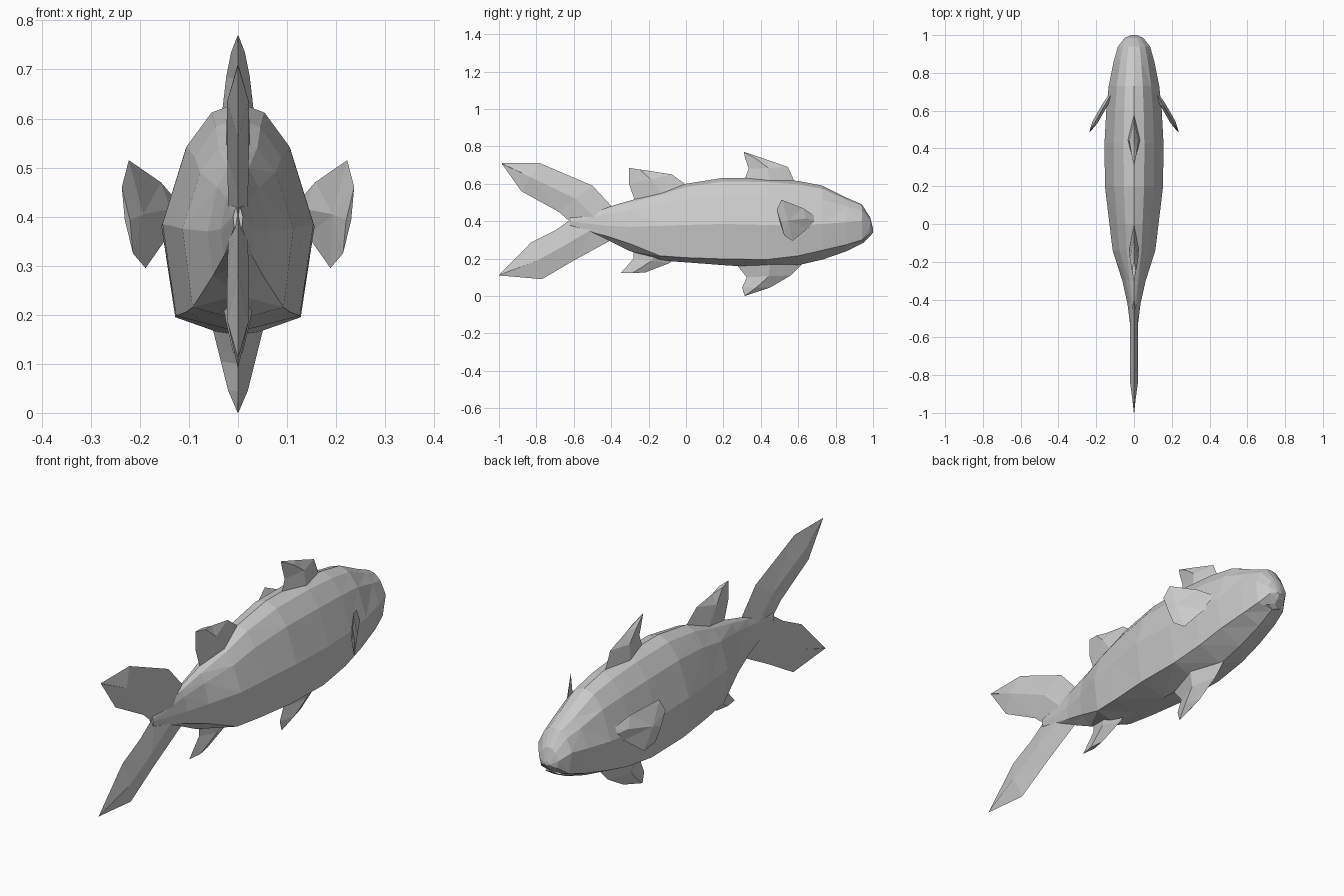
import bpy
import bmesh
from mathutils import Vector

cube = bpy.data.objects.get("Cube")
if cube:
    bpy.data.objects.remove(cube, do_unlink=True)

# One plain grey for the whole fish
GREY = (0.6, 0.6, 0.6, 1)
grey = bpy.data.materials.new("plain grey")
grey.use_nodes = True
grey.diffuse_color = GREY
grey.node_tree.nodes["Principled BSDF"].inputs["Base Color"].default_value = GREY


def loft(name, rings):
    """Join closed rings of equal size into a flat shaded, capped skin."""
    bm = bmesh.new()
    loops = [[bm.verts.new(p) for p in ring] for ring in rings]
    for first, second in zip(loops, loops[1:]):
        count = len(first)
        for i in range(count):
            j = (i + 1) % count
            bm.faces.new((first[i], first[j], second[j], second[i]))
    bm.faces.new(loops[0])
    bm.faces.new(loops[-1])
    bmesh.ops.remove_doubles(bm, verts=bm.verts, dist=0.0005)
    bmesh.ops.triangulate(bm, faces=bm.faces, quad_method='SHORT_EDGE')
    bmesh.ops.recalc_face_normals(bm, faces=bm.faces)
    mesh = bpy.data.meshes.new(name)
    bm.to_mesh(mesh)
    bm.free()
    mesh.materials.append(grey)
    obj = bpy.data.objects.new(name, mesh)
    bpy.context.collection.objects.link(obj)
    return obj


def body_ring(y, width, bottom, low, mid, top):
    """Cross-section with a rounded back, upright flanks and a shallow belly."""
    rise = top - mid
    side = [(width * 0.35, mid + rise * 0.92), (width * 0.68, mid + rise * 0.64),
            (width, mid), (width * 0.82, low)]
    right = [(-x, z) for x, z in reversed(side)]
    return [(x, y, z) for x, z in [(0, top)] + side + [(0, bottom)] + right]


def fin(name, sections, root=(0, 0), spread=0):
    """Lens-shaped fin: each section is leading point, trailing point, half thickness."""
    normal = Vector((1, spread, 0)).normalized()

    def place(point):
        y, z = point
        return Vector((root[0] + spread * (root[1] - y), y, z))

    rings = []
    for lead, trail, thick in sections:
        a, b = place(lead), place(trail)
        middle = (a + b) / 2
        rings.append([a, middle + normal * thick, b, middle - normal * thick])
    return loft(name, rings)


# Body: y, half width, belly, belly edge, widest height, back
stations = [
    (-0.62, 0.01, 0.37, 0.38, 0.40, 0.42),
    (-0.42, 0.035, 0.30, 0.32, 0.375, 0.475),
    (-0.30, 0.062, 0.24, 0.28, 0.37, 0.51),
    (-0.14, 0.113, 0.19, 0.215, 0.375, 0.555),
    (0.0, 0.13, 0.18, 0.205, 0.38, 0.6),
    (0.2, 0.154, 0.165, 0.198, 0.385, 0.632),
    (0.43, 0.156, 0.15, 0.195, 0.38, 0.63),
    (0.6, 0.147, 0.165, 0.215, 0.38, 0.615),
    (0.73, 0.134, 0.195, 0.245, 0.385, 0.59),
    (0.86, 0.108, 0.24, 0.275, 0.395, 0.525),
    (0.94, 0.085, 0.28, 0.30, 0.40, 0.49),
    (0.985, 0.05, 0.32, 0.335, 0.37, 0.42),
    (1.0, 0.015, 0.34, 0.345, 0.35, 0.36),
]
loft("body", [body_ring(*s) for s in stations])

# Lower jaw jutting under the mouth
fin("lower_jaw", [((0.84, 0.32), (0.84, 0.24), 0.08),
                  ((0.97, 0.305), (0.95, 0.285), 0.035)])

# Forked tail
fin("tail_upper_lobe", [((-0.38, 0.46), (-0.6, 0.38), 0.02),
                        ((-0.5, 0.59), (-0.68, 0.45), 0.022),
                        ((-0.78, 0.71), (-0.88, 0.56), 0.022),
                        ((-0.985, 0.71), (-0.985, 0.708), 0.001)])
fin("tail_lower_lobe", [((-0.38, 0.31), (-0.6, 0.42), 0.02),
                        ((-0.6, 0.19), (-0.7, 0.35), 0.022),
                        ((-0.77, 0.09), (-0.83, 0.285), 0.022),
                        ((-1.0, 0.11), (-1.0, 0.112), 0.001)])

# Fins along the back
fin("front_dorsal_fin", [((0.59, 0.59), (0.30, 0.59), 0.035),
                         ((0.545, 0.69), (0.335, 0.68), 0.024),
                         ((0.43, 0.73), (0.315, 0.74), 0.014),
                         ((0.31, 0.77), (0.31, 0.768), 0.001)])
fin("rear_dorsal_fin", [((0.02, 0.58), (-0.27, 0.50), 0.025),
                        ((-0.075, 0.65), (-0.305, 0.6), 0.022),
                        ((-0.19, 0.668), (-0.305, 0.685), 0.01)])

# Fins along the belly
fin("pelvic_fin", [((0.64, 0.19), (0.26, 0.18), 0.055),
                   ((0.56, 0.11), (0.325, 0.10), 0.035),
                   ((0.45, 0.045), (0.30, 0.045), 0.02),
                   ((0.315, 0.0), (0.313, 0.002), 0.001)])
fin("anal_fin", [((-0.03, 0.22), (-0.28, 0.26), 0.035),
                 ((-0.09, 0.175), (-0.28, 0.20), 0.025),
                 ((-0.22, 0.125), (-0.35, 0.122), 0.01)])

# Paired side fins sweeping out and back
side_sections = [((0.70, 0.42), (0.70, 0.37), 0.006),
                 ((0.625, 0.47), (0.65, 0.36), 0.014),
                 ((0.51, 0.515), (0.57, 0.295), 0.014),
                 ((0.485, 0.46), (0.525, 0.325), 0.006)]
for name, sign in (("left_side_fin", 1), ("right_side_fin", -1)):
    fin(name, side_sections, (sign * 0.12, 0.69), sign * 0.57)
